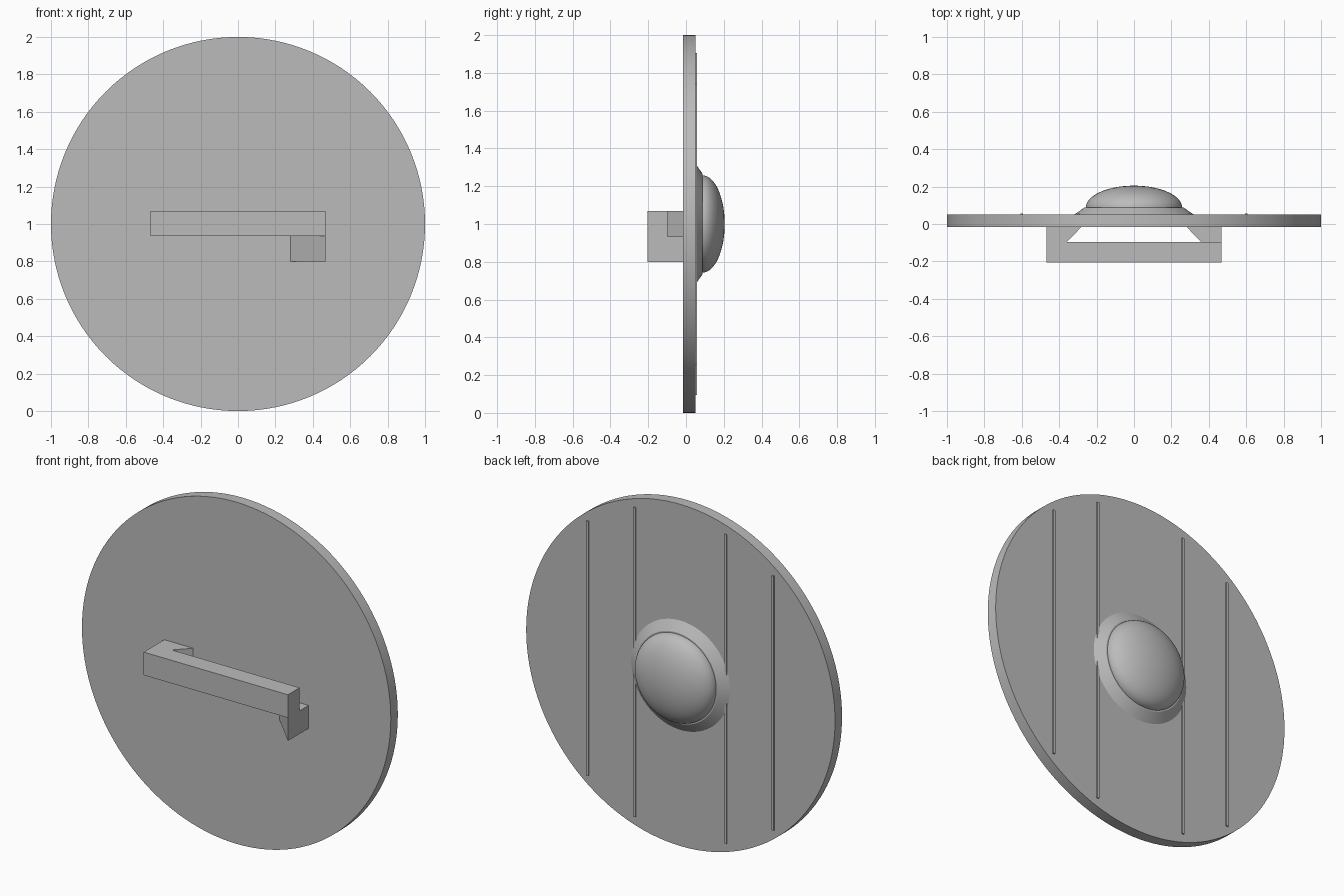
import bpy
import bmesh
import math
from mathutils import Matrix, Vector

cube = bpy.data.objects.get("Cube")
if cube:
    bpy.data.objects.remove(cube, do_unlink=True)

grey = bpy.data.materials.new("plain grey")
grey.use_nodes = True
colour = (0.5, 0.5, 0.5, 1)
grey.diffuse_color = colour
grey.node_tree.nodes["Principled BSDF"].inputs["Base Color"].default_value = colour


def finish(bm, name, smooth=False):
    """Turn a bmesh into a named, coloured object."""
    bmesh.ops.remove_doubles(bm, verts=bm.verts, dist=1e-5)
    bmesh.ops.recalc_face_normals(bm, faces=bm.faces)
    mesh = bpy.data.meshes.new(name)
    bm.to_mesh(mesh)
    bm.free()
    mesh.materials.append(grey)
    ob = bpy.data.objects.new(name, mesh)
    bpy.context.collection.objects.link(ob)
    if smooth:
        bpy.ops.object.select_all(action='DESELECT')
        ob.select_set(True)
        bpy.context.view_layer.objects.active = ob
        bpy.ops.object.shade_smooth_by_angle(angle=math.radians(25))
    return ob


def lathe(name, profile, steps=96):
    """Revolve (radius, y) points around the shield's axis."""
    bm = bmesh.new()
    verts = [bm.verts.new((r, y, 1)) for r, y in profile]
    edges = [bm.edges.new(pair) for pair in zip(verts, verts[1:])]
    bmesh.ops.spin(bm, geom=verts + edges, cent=(0, 0, 1), axis=(0, 1, 0),
                   angle=math.tau, steps=steps)
    return finish(bm, name, smooth=True)


def box(name, low, high):
    low, high = Vector(low), Vector(high)
    bm = bmesh.new()
    bmesh.ops.create_cube(bm, size=1, matrix=Matrix.Translation((low + high) / 2)
                          @ Matrix.Diagonal((*(high - low), 1)))
    return finish(bm, name)


def prism(name, outline, bottom, top):
    """Extrude an (x, y) outline upwards."""
    bm = bmesh.new()
    face = bm.faces.new([bm.verts.new((x, y, bottom)) for x, y in outline])
    made = bmesh.ops.extrude_face_region(bm, geom=[face])["geom"]
    bmesh.ops.translate(bm, vec=(0, 0, top - bottom),
                        verts=[v for v in made if isinstance(v, bmesh.types.BMVert)])
    return finish(bm, name)


# Round board
FRONT, BACK = -0.015, 0.05
lathe("shield_board", [(0, FRONT), (1, FRONT), (1, BACK), (0, BACK)], 128)

# Sloping flange and dome of the boss
lathe("boss_flange", [(0.32, BACK), (0.265, 0.088), (0.25, 0.088)])
arc = [math.radians(90 * i / 16) for i in range(17)]
lathe("boss_dome", [(0.257 * math.cos(a), 0.088 + 0.117 * math.sin(a)) for a in arc])

# Thin plank ribs on the boss side
for side, word in ((1, "left"), (-1, "right")):
    for x, half, place in ((0.295, 0.905, "inner"), (0.6, 0.745, "outer")):
        box(f"{word}_{place}_rib", (side * x - 0.007, 0.04, 1 - half),
            (side * x + 0.007, 0.057, 1 + half))

# Grip with a wedge at each end, the left one set lower
GRIP, END, LOW, HIGH = -0.205, 0.467, 0.935, 1.07
box("grip_bar", (-END, GRIP, LOW), (END, -0.097, HIGH))
for side, word, drop in ((1, "left", HIGH - LOW), (-1, "right", 0)):
    prism(f"{word}_grip_wedge",
          [(side * END, GRIP), (side * END, FRONT), (side * 0.28, FRONT)],
          LOW - drop, HIGH - drop)
